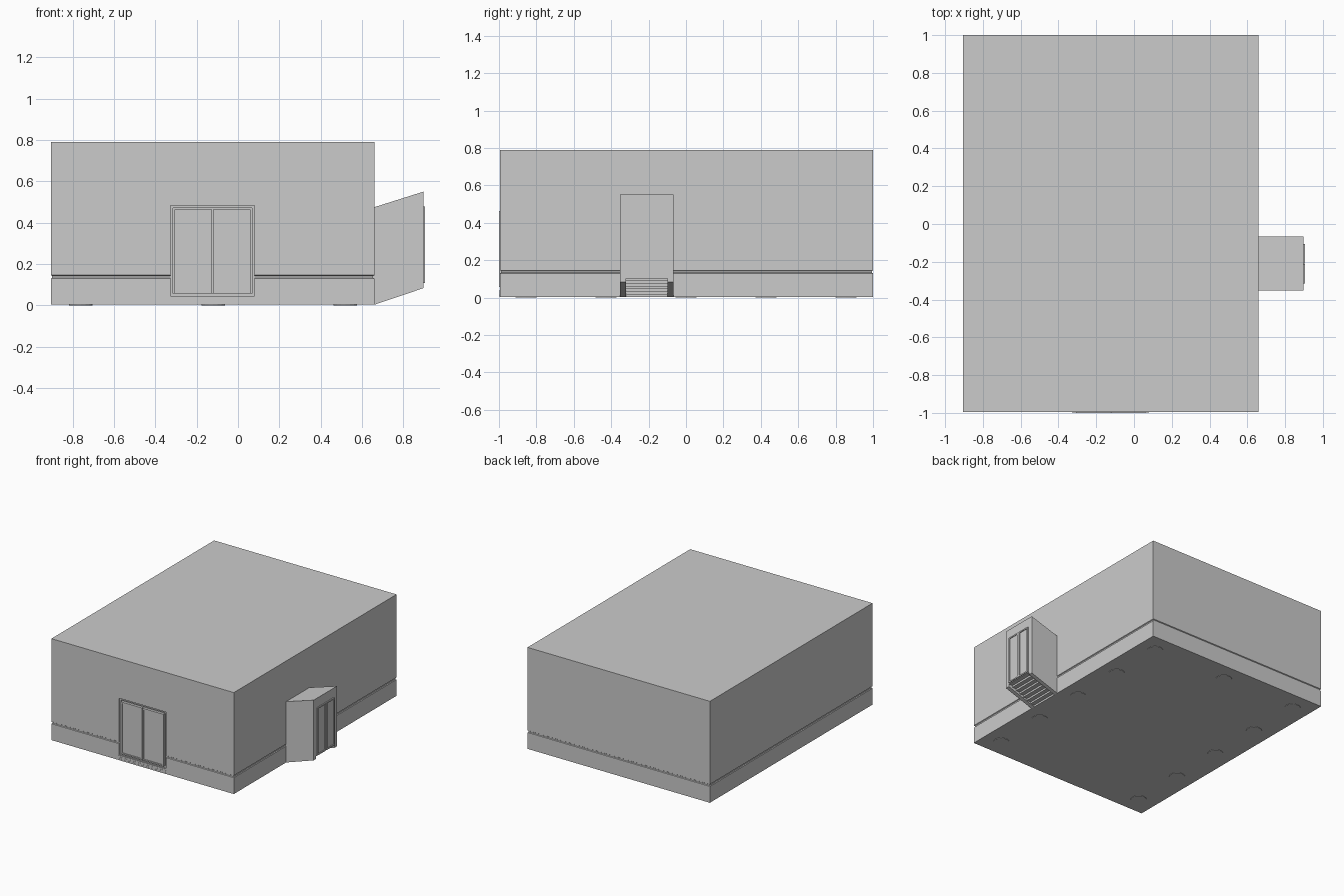
import bpy, bmesh, math
from mathutils import Matrix, Vector

if "Cube" in bpy.data.objects:
    bpy.data.objects.remove(bpy.data.objects["Cube"])


def finish(name, bm, loc=(0, 0, 0), rot=0):
    bmesh.ops.recalc_face_normals(bm, faces=bm.faces)
    me = bpy.data.meshes.new(name)
    bm.to_mesh(me)
    bm.free()
    ob = bpy.data.objects.new(name, me)
    ob.location = loc
    ob.rotation_euler[2] = rot
    bpy.context.collection.objects.link(ob)
    return ob


def add_box(bm, x0, x1, y0, y1, z0, z1):
    c = Vector((x0 + x1, y0 + y1, z0 + z1)) / 2
    m = Matrix.Translation(c) @ Matrix.Diagonal((x1 - x0, y1 - y0, z1 - z0, 1))
    bmesh.ops.create_cube(bm, size=1, matrix=m)


def add_prism(bm, profile, y0, y1):
    # extrude an x-z outline along y
    face = bm.faces.new([bm.verts.new((x, y0, z)) for x, z in profile])
    out = bmesh.ops.extrude_face_region(bm, geom=[face])
    verts = [g for g in out["geom"] if isinstance(g, bmesh.types.BMVert)]
    bmesh.ops.translate(bm, verts=verts, vec=(0, y1 - y0, 0))


def add_border(bm, x0, x1, z0, z1, w, y0, y1):
    # rectangular picture-frame border
    add_box(bm, x0, x0 + w, y0, y1, z0, z1)
    add_box(bm, x1 - w, x1, y0, y1, z0, z1)
    add_box(bm, x0 + w, x1 - w, y0, y1, z1 - w, z1)
    add_box(bm, x0 + w, x1 - w, y0, y1, z0, z0 + w)


def double_door(name, width, height, loc, rot=0):
    # two framed leaves facing local -y, front surface at y = 0
    bm = bmesh.new()
    h = width / 2
    for a, b in ((-h, -0.002), (0.002, h)):
        add_box(bm, a, b, 0.006, 0.02, 0, height)
        add_border(bm, a, b, 0, height, 0.01, 0, 0.006)
    return finish(name, bm, loc, rot)


# Main room block with the shallow rail groove
X0, X1, Y0, Y1 = -0.905, 0.66, -0.994, 1.0
bm = bmesh.new()
levels = [(0.003, 0), (0.13, 0), (0.133, 0.006), (0.142, 0.006), (0.146, 0), (0.79, 0)]
rings = []
for z, d in levels:
    rings.append([bm.verts.new(p) for p in (
        (X0 + d, Y0 + d, z), (X1 - d, Y0 + d, z), (X1 - d, Y1 - d, z), (X0 + d, Y1 - d, z))])
for lo, hi in zip(rings, rings[1:]):
    for i in range(4):
        j = (i + 1) % 4
        bm.faces.new((lo[i], lo[j], hi[j], hi[i]))
bm.faces.new(rings[0])
bm.faces.new(rings[-1])
room = finish("room_block", bm)

# Doorway recess cut into the front wall
bm = bmesh.new()
add_box(bm, -0.327, 0.08, -1.1, -0.974, 0.045, 0.483)
cutter = finish("doorway_cutter", bm)
cutter.hide_render = True
cutter.hide_viewport = True
cut = room.modifiers.new("doorway", "BOOLEAN")
cut.operation = "DIFFERENCE"
cut.solver = "EXACT"
cut.object = cutter

# Front door, its jamb and its threshold steps
double_door("front_door", 0.367, 0.405, (-0.1235, -1.0, 0.058))
bm = bmesh.new()
add_border(bm, -0.327, 0.08, 0.045, 0.483, 0.012, -0.986, -0.97)
finish("front_door_jamb", bm)
bm = bmesh.new()
for i in range(3):
    add_box(bm, -0.327, 0.08, -0.9985 + 0.0012 * i, -0.97, 0.012 * i + 0.005, 0.012 * i + 0.017)
finish("front_threshold", bm)

# Rising side passage: sloped cheek walls and a core with a stepped underside
XE = 0.897
bm = bmesh.new()
cheek = [(0.65, 0.003), (0.66, 0.003), (XE, 0.083), (XE, 0.55), (0.65, 0.472)]
add_prism(bm, cheek, -0.353, -0.322)
add_prism(bm, cheek, -0.098, -0.067)
finish("passage_cheeks", bm)
bm = bmesh.new()
N = 7
core = [(0.65, 0.003), (0.66, 0.003)]
dx, dz = (XE - 0.66) / N, 0.1 / N
for i in range(N):
    core.append((0.66 + dx * i, 0.003 + dz * (i + 1)))
    core.append((0.66 + dx * (i + 1), 0.003 + dz * (i + 1)))
core += [(XE, 0.55), (0.65, 0.472)]
add_prism(bm, core, -0.322, -0.098)
finish("passage_stairs", bm)
double_door("side_door", 0.21, 0.37, (0.905, -0.21, 0.108), math.pi / 2)

# Columns whose feet show as discs under the floor
bm = bmesh.new()
spots = [(x, -0.855 + 0.4275 * i) for x in (-0.76, 0.52) for i in range(5)] + [(-0.12, 0.855)]
for x, y in spots:
    bmesh.ops.create_cone(bm, cap_ends=True, segments=16, radius1=0.057, radius2=0.057,
                          depth=0.7, matrix=Matrix.Translation((x, y, 0.35)))
finish("columns", bm)
